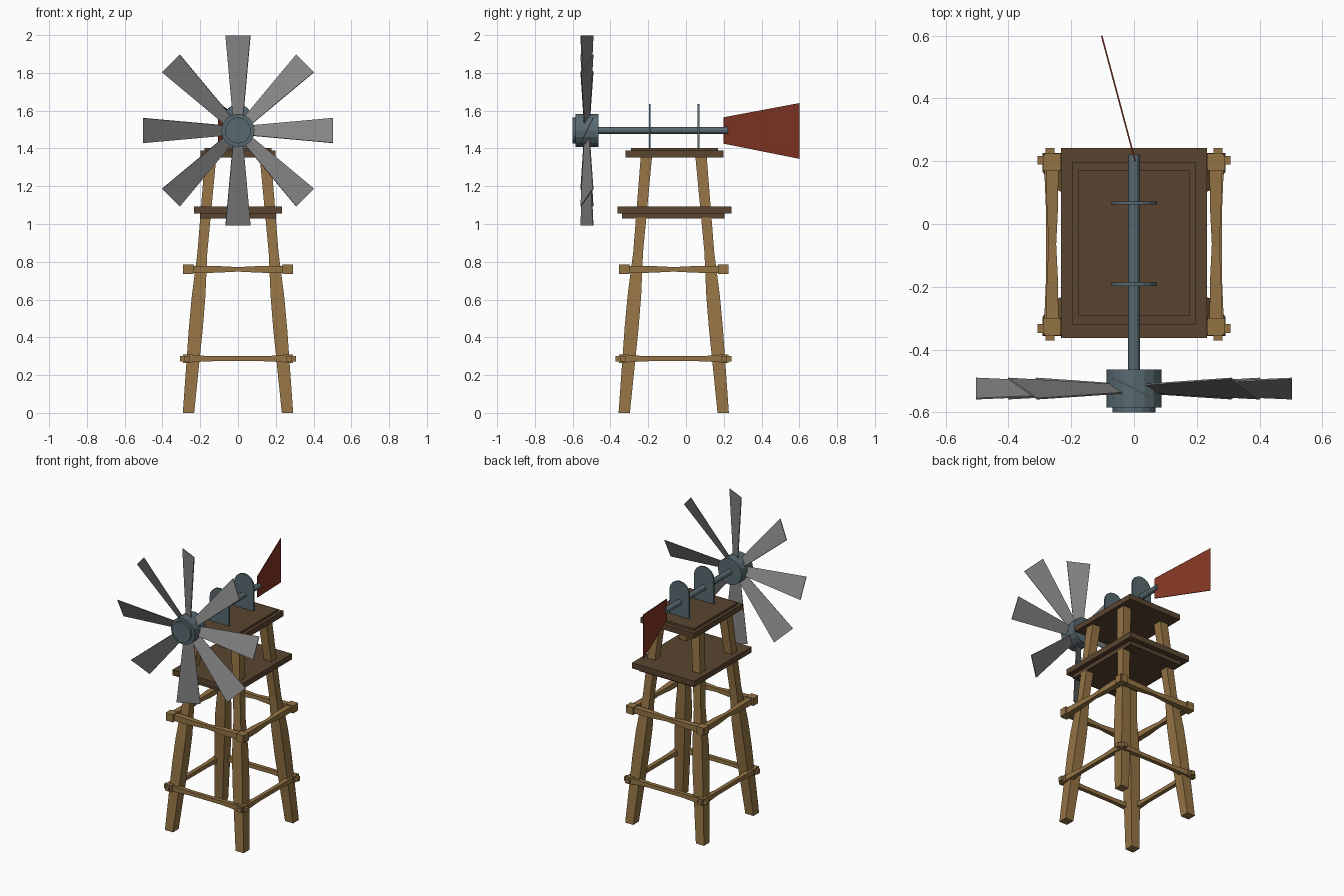
import bpy, bmesh, math
from mathutils import Vector, Matrix

if "Cube" in bpy.data.objects:
    bpy.data.objects.remove(bpy.data.objects["Cube"])

CY = -0.065      # tower centre in y
HZ = 1.495       # rotor axis height


def mat(name, r, g, b):
    m = bpy.data.materials.new(name)
    lin = [((c / 255 + 0.055) / 1.055) ** 2.4 for c in (r, g, b)]
    m.diffuse_color = (*lin, 1)
    m.use_nodes = True
    m.node_tree.nodes["Principled BSDF"].inputs["Base Color"].default_value = m.diffuse_color
    return m


WOOD = mat("light wood", 147, 115, 68)
PLANK = mat("dark wood", 90, 69, 48)
IRON = mat("blue grey iron", 88, 106, 112)
BLADE = mat("blade grey", 132, 132, 132)
RED = mat("rust red", 132, 54, 37)


def finish(name, bm, material):
    bmesh.ops.recalc_face_normals(bm, faces=bm.faces)
    me = bpy.data.meshes.new(name)
    bm.to_mesh(me)
    bm.free()
    me.materials.append(material)
    ob = bpy.data.objects.new(name, me)
    bpy.context.collection.objects.link(ob)
    return ob


def loft(name, sections, u, v, material):
    """Square sections (centre, half size) joined along a path."""
    bm = bmesh.new()
    u, v = Vector(u), Vector(v)
    rings = [[bm.verts.new(Vector(c) + u * a * h + v * b * h)
              for a, b in ((-1, -1), (1, -1), (1, 1), (-1, 1))] for c, h in sections]
    for r, s in zip(rings, rings[1:]):
        for i in range(4):
            j = (i + 1) % 4
            bm.faces.new((r[i], r[j], s[j], s[i]))
    bm.faces.new(rings[0])
    bm.faces.new(rings[-1])
    return finish(name, bm, material)


def plate(name, points, thickness, material):
    """Flat outline extruded both ways along its normal."""
    bm = bmesh.new()
    pts = [Vector(p) for p in points]
    n = (pts[1] - pts[0]).cross(pts[2] - pts[1]).normalized() * thickness
    f = bm.faces.new([bm.verts.new(p - n / 2) for p in pts])
    ext = bmesh.ops.extrude_face_region(bm, geom=[f], use_keep_orig=True)
    bmesh.ops.translate(bm, vec=n, verts=[e for e in ext["geom"] if isinstance(e, bmesh.types.BMVert)])
    return finish(name, bm, material)


def box(name, x, y0, y1, z0, z1, material):
    return plate(name, [(-x, y0, (z0 + z1) / 2), (x, y0, (z0 + z1) / 2),
                        (x, y1, (z0 + z1) / 2), (-x, y1, (z0 + z1) / 2)], z1 - z0, material)


def rod(name, r, y0, y1, sides, material):
    bm = bmesh.new()
    bmesh.ops.create_cone(bm, cap_ends=True, segments=sides, radius1=r, radius2=r, depth=y1 - y0,
                          matrix=Matrix.Translation((0, (y0 + y1) / 2, HZ)) @ Matrix.Rotation(math.pi / 2, 4, 'X'))
    ob = finish(name, bm, material)
    return ob


# Four leaning legs with a hewn bulge
for sx in (-1, 1):
    for sy in (-1, 1):
        secs = []
        for z, h in ((0, .03), (.45, .037), (.62, .036), (.85, .026), (1.36, .03)):
            o = .262 - .0865 * z
            secs.append(((sx * o, CY + sy * o, z), h))
        loft("leg", secs, (1, 0, 0), (0, 1, 0), WOOD)

# Cross braces, narrow in the middle with block ends
UPPER = (.76, .26, ((.29, .025), (.235, .025), (.235, .019), (.12, .018), (0, .012)))
LOWER = (.287, .268, ((.307, .014), (.285, .014), (.285, .022), (.24, .022), (.24, .018), (.12, .013), (0, .013)))
for label, (z, off, half) in (("upper", UPPER), ("lower", LOWER)):
    full = [(-t, h) for t, h in half] + [(t, h) for t, h in reversed(half[:-1])]
    for s in (-1, 1):
        loft(label + "_cross_brace", [((t, CY + s * off, z), h) for t, h in full],
             (0, 1, 0), (0, 0, 1), WOOD)
        loft(label + "_side_brace", [((s * off, CY + t, z), h) for t, h in full],
             (1, 0, 0), (0, 0, 1), WOOD)

# Platforms
box("lower_platform_base", .20, -.34, .205, 1.03, 1.055, PLANK)
box("lower_platform", .232, -.363, .242, 1.055, 1.092, PLANK)
box("upper_platform", .198, -.32, .198, 1.352, 1.388, PLANK)
box("upper_platform_top", .178, -.292, .17, 1.388, 1.402, PLANK)

# Shaft, hub and hub cap
rod("shaft", .0185, -.47, .222, 12, IRON)
rod("hub", .088, -.585, -.463, 16, IRON)
rod("hub_cap", .069, -.6, -.58, 16, IRON)

# Round-topped bearing plates
for y in (-.192, .067):
    arch = [(.073 * math.cos(a), y, 1.562 + .073 * math.sin(a))
            for a in (math.pi * i / 8 for i in range(9))]
    plate("bearing_plate", [(.073, y, 1.4)] + arch + [(-.073, y, 1.4)], .01, IRON)

# Eight pitched blades
for i in range(8):
    pts = [(.04, -.537, -.024), (.503, -.557, -.066), (.503, -.492, .066), (.04, -.513, .024)]
    ob = plate("blade", pts, .005, BLADE)
    ob.data.transform(Matrix.Translation((0, 0, HZ)) @ Matrix.Rotation(i * math.pi / 4, 4, 'Y'))

# Tail vane, swung slightly to one side
plate("tail_vane", [(.004, .2, 1.425), (-.103, .6, 1.345), (-.103, .6, 1.64), (.004, .2, 1.565)], .005, RED)
